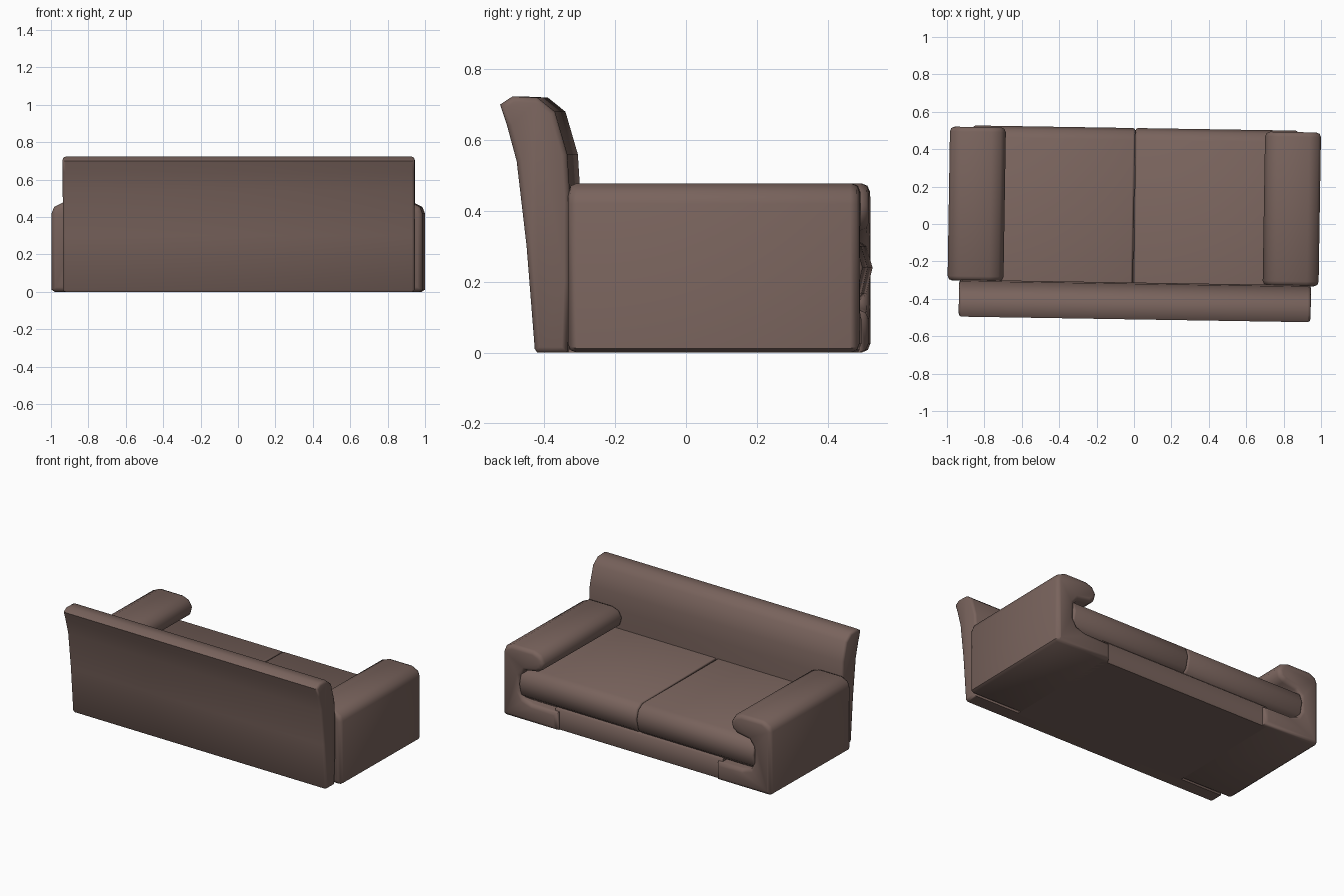
import bpy, bmesh, math
from mathutils import Vector

if "Cube" in bpy.data.objects:
    bpy.data.objects.remove(bpy.data.objects["Cube"])

TURN = -0.016  # whole sofa is turned very slightly about z
fabric = bpy.data.materials.new("brown_fabric")
fabric.diffuse_color = (0.19, 0.125, 0.108, 1)
fabric.use_nodes = True
fabric.node_tree.nodes["Principled BSDF"].inputs["Base Color"].default_value = fabric.diffuse_color


def prism(name, profile, start, end, bevel):
    """Extrude a profile of 3D points from offset start to offset end, rounding both end caps."""
    bm = bmesh.new()
    rings = [[bm.verts.new(Vector(p) + Vector(o)) for p in profile] for o in (start, end)]
    caps = [bm.faces.new(r) for r in rings]
    n = len(profile)
    for i in range(n):
        j = (i + 1) % n
        bm.faces.new((rings[0][i], rings[0][j], rings[1][j], rings[1][i]))
    bmesh.ops.recalc_face_normals(bm, faces=bm.faces)
    if bevel:
        edges = [e for c in caps for e in c.edges]
        bmesh.ops.bevel(bm, geom=edges, offset=bevel, segments=2, profile=0.5,
                        affect='EDGES', clamp_overlap=True)
    bmesh.ops.recalc_face_normals(bm, faces=bm.faces)
    mesh = bpy.data.meshes.new(name)
    bm.to_mesh(mesh)
    bm.free()
    obj = bpy.data.objects.new(name, mesh)
    bpy.context.collection.objects.link(obj)
    mesh.materials.append(fabric)
    obj.rotation_euler.z = TURN
    bpy.ops.object.select_all(action='DESELECT')
    obj.select_set(True)
    bpy.context.view_layer.objects.active = obj
    bpy.ops.object.shade_smooth_by_angle(angle=math.radians(50))
    return obj


def side_profile(points):
    return [(0, y, z) for y, z in points]


# Backrest: curved, leaning side profile with a rolled top
back = [(-0.32, 0.0), (-0.405, 0.0), (-0.412, 0.01), (-0.435, 0.3), (-0.463, 0.54),
        (-0.49, 0.64), (-0.51, 0.70), (-0.475, 0.723), (-0.405, 0.72),
        (-0.355, 0.68), (-0.32, 0.56), (-0.313, 0.45), (-0.313, 0.2)]
prism("backrest", side_profile(back), (-0.93, 0, 0), (0.952, 0, 0), 0.035)

# Base between the arm feet
base = [(-0.33, 0.0), (0.475, 0.0), (0.48, 0.01), (0.48, 0.13), (0.46, 0.15), (-0.33, 0.15)]
prism("base", side_profile(base), (-0.62, 0, 0), (0.62, 0, 0), 0)

# Cushions: rounded front, slightly eased ends meeting in a seam
cushion = [(-0.32, 0.13), (0.455, 0.13), (0.495, 0.165), (0.513, 0.24), (0.495, 0.3),
           (0.45, 0.33), (-0.32, 0.335)]

# Arms: C-shaped section with a roll above and a foot below the cushion
arm = [(0.59, 0.0), (0.975, 0.0), (0.992, 0.012), (0.992, 0.42), (0.978, 0.455),
       (0.93, 0.478), (0.77, 0.478), (0.72, 0.46), (0.693, 0.415), (0.705, 0.37),
       (0.74, 0.345), (0.83, 0.33), (0.862, 0.29), (0.866, 0.19), (0.84, 0.145),
       (0.78, 0.125), (0.59, 0.12)]

for side, s in (("left", -1), ("right", 1)):
    c = prism(side + "_seat_cushion", side_profile(cushion),
              (s * 0.001, 0, 0), (s * 0.868, 0, 0), 0.012)
    prism(side + "_arm", [(s * x, 0, z) for x, z in arm], (0, -0.318, 0), (0, 0.505, 0), 0.035)
